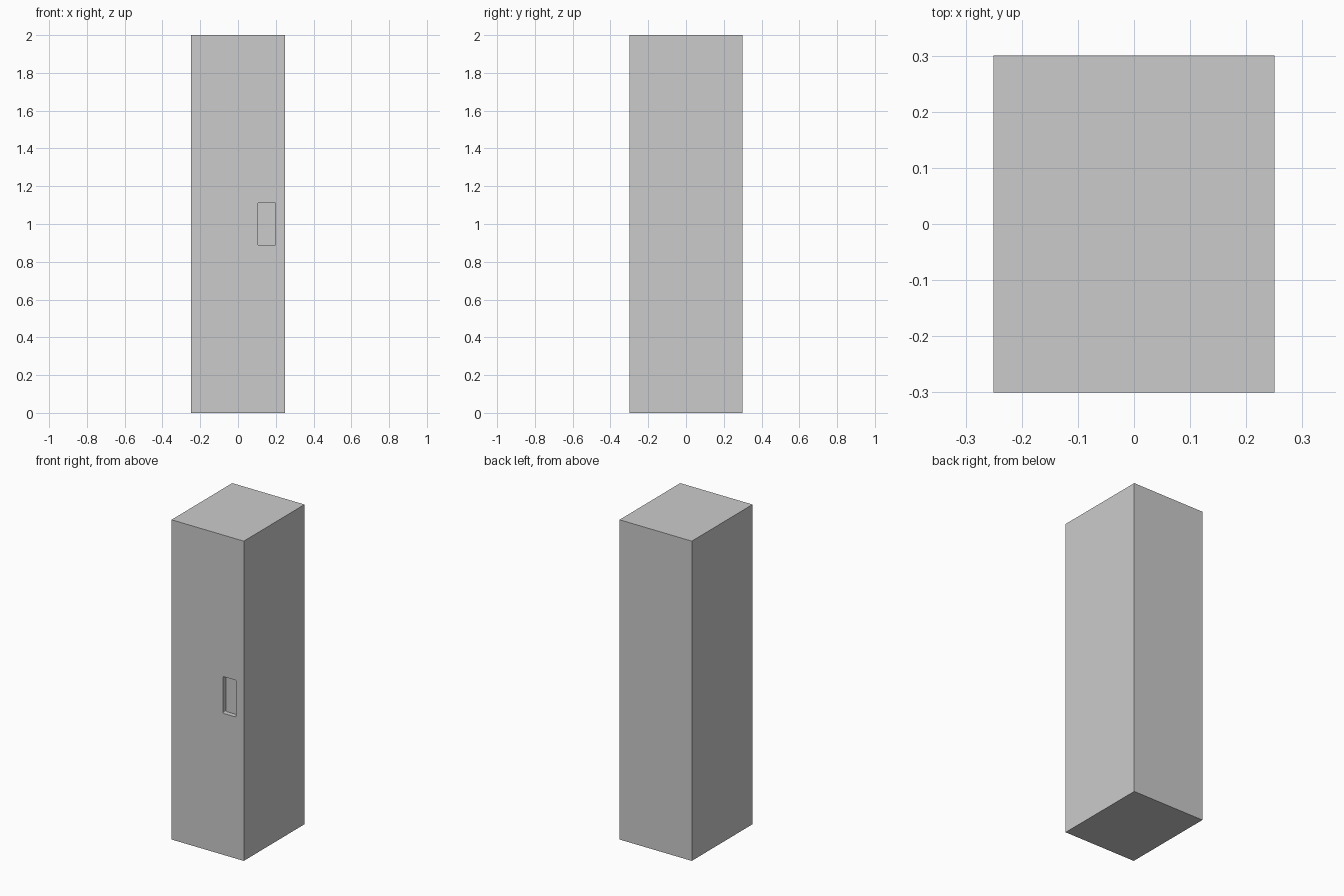
import bpy
import bmesh

if "Cube" in bpy.data.objects:
    bpy.data.objects.remove(bpy.data.objects["Cube"])


def box(name, size, centre, corner=0.0):
    """Box mesh; corner rounds the edges running along y."""
    bm = bmesh.new()
    bmesh.ops.create_cube(bm, size=1)
    bmesh.ops.scale(bm, vec=size, verts=bm.verts)
    bmesh.ops.translate(bm, vec=centre, verts=bm.verts)
    if corner:
        edges = [e for e in bm.edges
                 if abs(e.verts[0].co.y - e.verts[1].co.y) > 1e-4]
        bmesh.ops.bevel(bm, geom=edges, offset=corner, segments=3,
                        profile=0.5, affect='EDGES')
    mesh = bpy.data.meshes.new(name)
    bm.to_mesh(mesh)
    bm.free()
    obj = bpy.data.objects.new(name, mesh)
    bpy.context.collection.objects.link(obj)
    return obj


# Tall cabinet body
body = box("locker_body", (0.5, 0.6, 2.0), (0, 0, 1.0))

# Recessed pull handle on the front, 0.03 deep
cutter = box("handle_recess_cutter", (0.09, 0.06, 0.23), (0.151, -0.30, 1.0), 0.006)
cutter.hide_render = True
cutter.hide_set(True)

cut = body.modifiers.new("handle_recess", 'BOOLEAN')
cut.operation = 'DIFFERENCE'
cut.solver = 'EXACT'
cut.object = cutter
